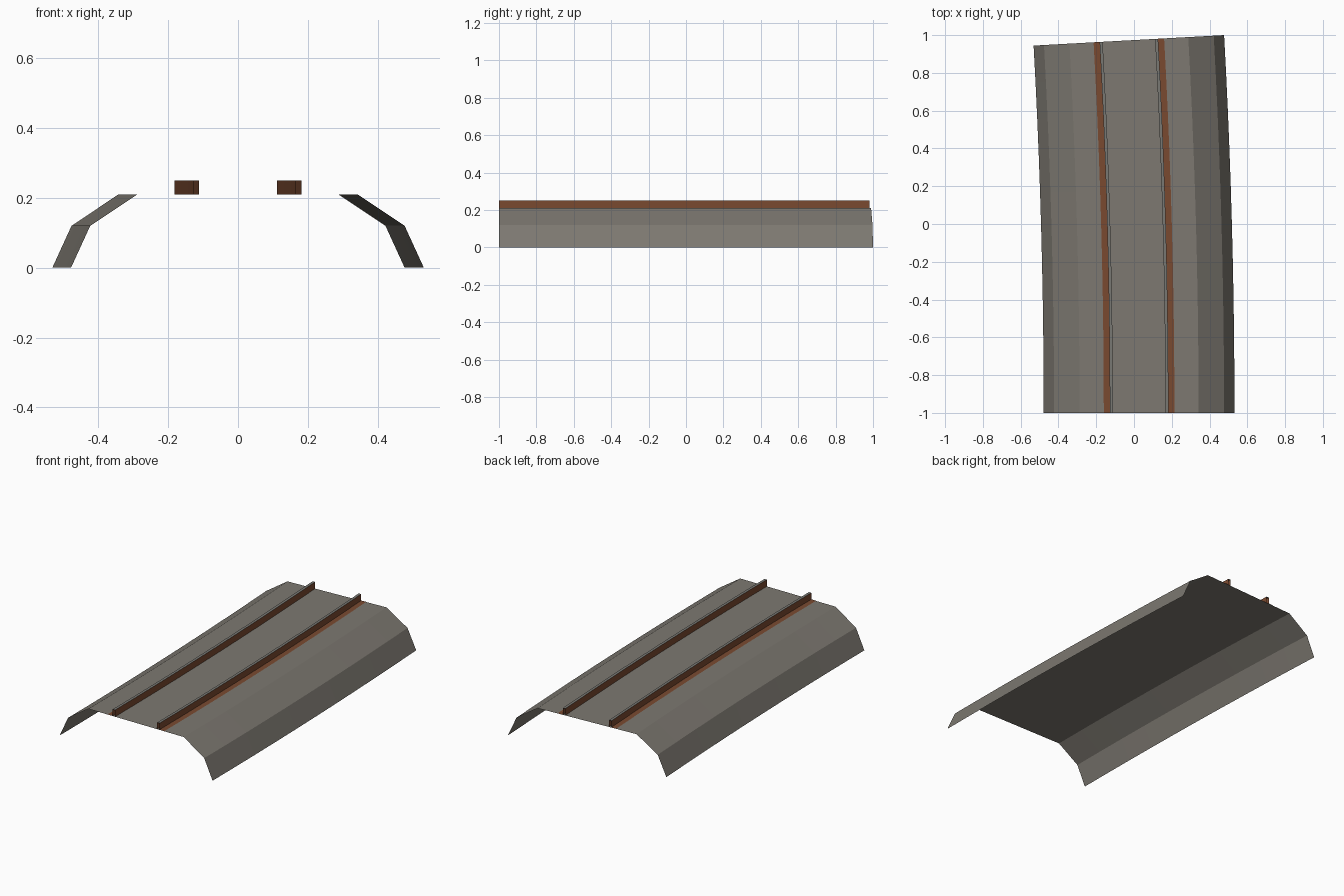
import bpy, bmesh, math

if "Cube" in bpy.data.objects:
    bpy.data.objects.remove(bpy.data.objects["Cube"])

ANGLE = 0.055                          # total turn of the track
RADIUS = 2.0 / math.sin(ANGLE) - 0.505  # centreline radius
START_X = 0.027
SEGMENTS = 10


def material(name, rgb):
    m = bpy.data.materials.new(name)
    m.diffuse_color = (*rgb, 1.0)
    m.use_nodes = True
    m.node_tree.nodes["Principled BSDF"].inputs["Base Color"].default_value = m.diffuse_color
    return m


gravel = material("gravel grey", (0.205, 0.19, 0.165))
rust = material("rust brown", (0.195, 0.068, 0.03))
steel = material("steel grey", (0.19, 0.19, 0.175))


def sweep(name, profile, mats, top_index=0):
    """Sweep an open profile (left to right) along the gentle left-hand arc."""
    bm = bmesh.new()
    rows = []
    for i in range(SEGMENTS + 1):
        a = ANGLE * i / SEGMENTS
        rows.append([bm.verts.new((START_X - RADIUS + (RADIUS + x) * math.cos(a),
                                   -1 + (RADIUS + x) * math.sin(a), z))
                     for x, z in profile])
    for r0, r1 in zip(rows, rows[1:]):
        for j in range(len(profile) - 1):
            f = bm.faces.new((r0[j], r0[j + 1], r1[j + 1], r1[j]))
            f.normal_update()
            if f.normal.z > 0.9:
                f.material_index = top_index
    mesh = bpy.data.meshes.new(name)
    bm.to_mesh(mesh)
    bm.free()
    for m in mats:
        mesh.materials.append(m)
    obj = bpy.data.objects.new(name, mesh)
    bpy.context.collection.objects.link(obj)
    return obj


# Ballast bed: open sheet with two slopes on each side
half = [(0.505, 0.0), (0.45, 0.12), (0.315, 0.21)]
sweep("ballast_bed", [(-x, z) for x, z in half] + half[::-1], [gravel])

# Rails with worn steel tops, and rusty strips along their outer feet
for side, label in ((-1, "left"), (1, "right")):
    a, b = sorted((side * 0.139, side * 0.155))
    sweep(label + "_rail", [(a, 0.21), (a, 0.25), (b, 0.25), (b, 0.21)],
          [rust, steel], top_index=1)
    a, b = sorted((side * 0.155, side * 0.187))
    sweep(label + "_rust_strip", [(a, 0.2115), (b, 0.2115)], [rust])
